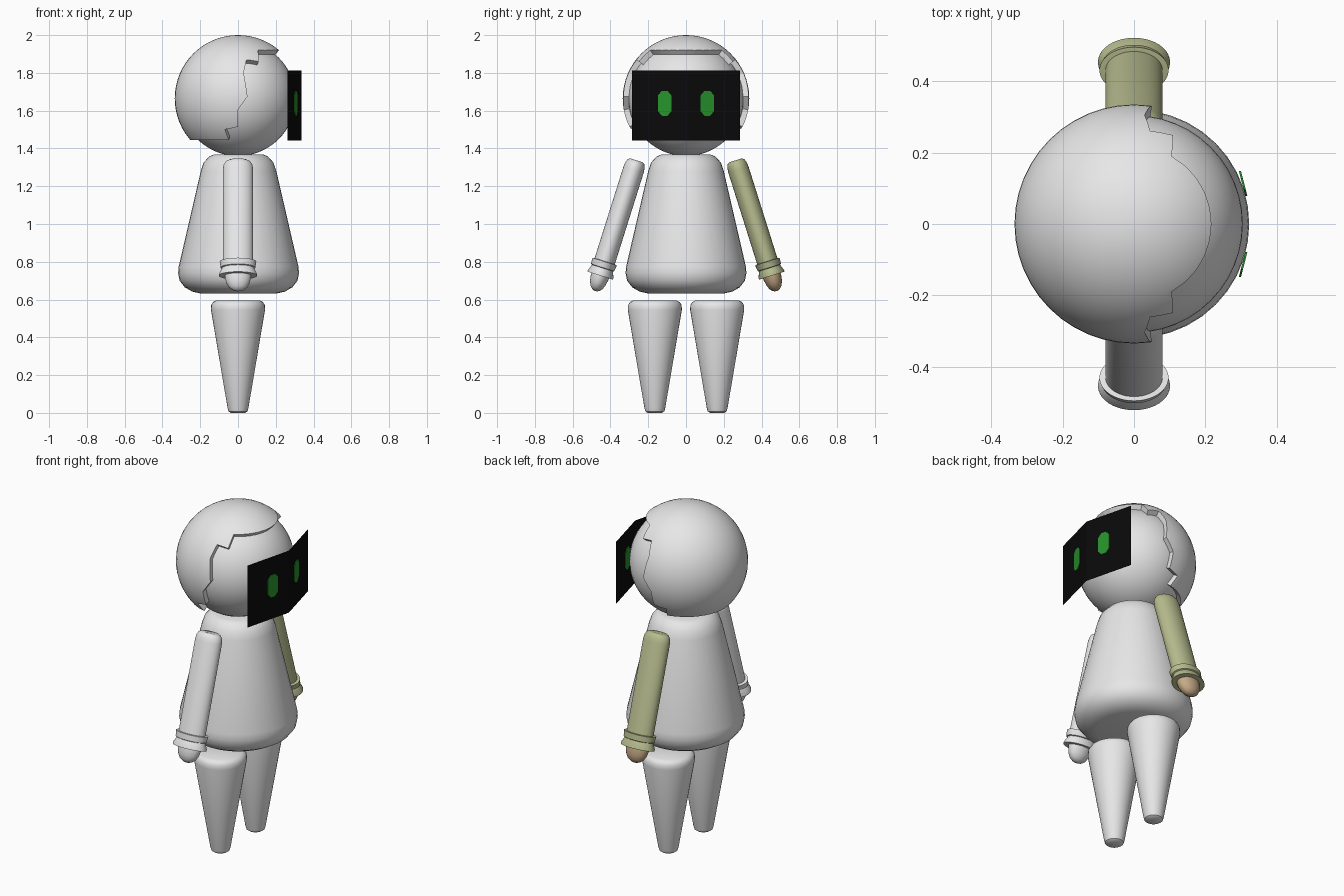
import bpy, bmesh, math
from mathutils import Vector, Matrix

if "Cube" in bpy.data.objects:
    bpy.data.objects.remove(bpy.data.objects["Cube"])


def material(name, rgb):
    m = bpy.data.materials.new(name)
    m.diffuse_color = (*rgb, 1)
    m.use_nodes = True
    m.node_tree.nodes["Principled BSDF"].inputs["Base Color"].default_value = m.diffuse_color
    return m


GREY = material("light grey", (0.8, 0.8, 0.8))
OLIVE = material("olive sleeve", (0.47, 0.50, 0.27))
TAN = material("tan skin", (0.56, 0.40, 0.24))
BLACK = material("black screen", (0.003, 0.003, 0.003))
GREEN = material("green eye", (0.02, 0.29, 0.025))


def finish(name, bm, mat, smooth=True):
    bmesh.ops.recalc_face_normals(bm, faces=bm.faces)
    me = bpy.data.meshes.new(name)
    bm.to_mesh(me)
    bm.free()
    me.materials.append(mat)
    ob = bpy.data.objects.new(name, me)
    bpy.context.collection.objects.link(ob)
    if smooth:
        bpy.ops.object.select_all(action='DESELECT')
        bpy.context.view_layer.objects.active = ob
        ob.select_set(True)
        bpy.ops.object.shade_smooth_by_angle(angle=math.radians(35))
    return ob


def lathe(name, profile, mat, matrix=Matrix(), sides=40):
    """Spin (radius, height) points around z, then place with a matrix."""
    bm = bmesh.new()
    rings = [[bm.verts.new((r * math.cos(2 * math.pi * i / sides),
                            r * math.sin(2 * math.pi * i / sides), h))
              for i in range(sides)] for r, h in profile]
    for a, b in zip(rings, rings[1:]):
        for i in range(sides):
            j = (i + 1) % sides
            bm.faces.new((a[i], a[j], b[j], b[i]))
    bm.faces.new(rings[0])
    bm.faces.new(rings[-1])
    bm.transform(matrix)
    return finish(name, bm, mat)


def ball(name, radius, centre):
    bm = bmesh.new()
    bmesh.ops.create_uvsphere(bm, u_segments=48, v_segments=32, radius=radius,
                              matrix=Matrix.Translation(centre))
    return finish(name, bm, GREY)


# Head: inner ball, and a thicker hood with a jagged opening cut radially
C, R = Vector((0, 0, 1.665)), 0.335
ball("inner_head", 0.305, C)
hood = ball("hood", R, C)

TOP = 1.92 - C.z
top_r = math.sqrt(R * R - TOP * TOP)
bottom = 1.445 - C.z
bot_r = math.sqrt(R * R - bottom * bottom)
half = [Vector((top_r * math.cos(a), -top_r * math.sin(a), TOP))
        for a in (math.radians(d) for d in (0, 12, 24, 36, 48, 61))]
for x, z in [(0.11, 1.86), (0.045, 1.87), (0.03, 1.80), (0.05, 1.675),
             (0.0, 1.605), (0.0, 1.515), (-0.07, 1.50)]:
    dz = z - C.z
    half.append(Vector((x, -math.sqrt(R * R - x * x - dz * dz), dz)))
half += [Vector((bot_r * math.cos(a), -bot_r * math.sin(a), bottom))
         for a in (math.radians(d) for d in (101, 115, 130, 145, 160, 180))]
loop = half + [Vector((p.x, -p.y, p.z)) for p in half[-2:0:-1]]

bm = bmesh.new()
apex = bm.verts.new(C)
cap = bm.verts.new(C + Vector((1.5, 0, -1.5)))
ring = [bm.verts.new(C + p.normalized() * 2) for p in loop]
for i, v in enumerate(ring):
    w = ring[(i + 1) % len(ring)]
    bm.faces.new((apex, v, w))
    bm.faces.new((cap, w, v))
cutter = finish("hood_cutter", bm, GREY, smooth=False)
cutter.hide_render = True
mod = hood.modifiers.new("opening", 'BOOLEAN')
mod.operation, mod.solver, mod.object = 'DIFFERENCE', 'EXACT', cutter
mod.use_self = True
bpy.ops.object.select_all(action='DESELECT')
bpy.context.view_layer.objects.active = hood
hood.select_set(True)
bpy.ops.object.modifier_apply(modifier=mod.name)
bpy.data.objects.remove(cutter)
bpy.ops.object.shade_smooth_by_angle(angle=math.radians(35))

# Face screen: a thin sheet folded along its middle
X_MID, X_EDGE, HALF_W = 0.335, 0.262, 0.285


def sheet_x(y):
    return X_MID - (X_MID - X_EDGE) * abs(y) / HALF_W


bm = bmesh.new()
cols = [[bm.verts.new((sheet_x(y), y, z)) for z in (1.443, 1.812)]
        for y in (-HALF_W, 0, HALF_W)]
for a, b in zip(cols, cols[1:]):
    bm.faces.new((a[0], b[0], b[1], a[1]))
finish("face_screen", bm, BLACK, smooth=False)

# Eyes: thin eight-sided plates showing on both sides of the screen
for side, label in ((-1, "right"), (1, "left")):
    bm = bmesh.new()
    outline = [(0.015, 0.066), (0.035, 0.042), (0.035, -0.042), (0.015, -0.066)]
    outline += [(-y, -z) for y, z in outline]
    plates = []
    for off in (-0.003, 0.003):
        plates.append([bm.verts.new((sheet_x(side * 0.113 + y) + off,
                                     side * 0.113 + y, 1.639 + z))
                       for y, z in outline])
        bm.faces.new(plates[-1])
    for i in range(8):
        j = (i + 1) % 8
        bm.faces.new((plates[0][i], plates[0][j], plates[1][j], plates[1][i]))
    finish(label + "_eye", bm, GREEN, smooth=False)

# Body
lathe("body", [(0.13, 1.368), (0.155, 1.358), (0.185, 1.325), (0.2, 1.28),
               (0.317, 0.775), (0.32, 0.74), (0.312, 0.70), (0.285, 0.665),
               (0.245, 0.642), (0.2, 0.632)], GREY, Matrix.Translation((0.003, 0, 0)))

# Arms and legs; the left sleeve and hand are coloured
for side, label, sleeve, skin in ((-1, "right", GREY, GREY), (1, "left", OLIVE, TAN)):
    lathe(label + "_leg", [(0.115, 0.595), (0.132, 0.587), (0.142, 0.57), (0.143, 0.545),
                           (0.055, 0.025), (0.05, 0.008), (0.038, 0.0)],
          GREY, Matrix.Translation((0, side * 0.165, 0)))
    place = (Matrix.Translation((0, side * 0.262, 1.337))
             @ Matrix.Rotation(side * math.radians(17.5), 4, 'X')
             @ Matrix.Diagonal((1, 0.7, -1, 1)))
    lathe(label + "_arm", [(0.05, 0), (0.066, 0.008), (0.076, 0.024), (0.08, 0.05),
                           (0.08, 0.6)], sleeve, place)
    lathe(label + "_cuff", [(0.078, 0.56), (0.097, 0.562), (0.092, 0.595), (0.084, 0.598),
                            (0.101, 0.632), (0.101, 0.640), (0.07, 0.640)], sleeve, place)
    lathe(label + "_hand", [(0.07, 0.62), (0.069, 0.65), (0.062, 0.68), (0.048, 0.705),
                            (0.028, 0.72), (0.01, 0.725)], skin, place)
